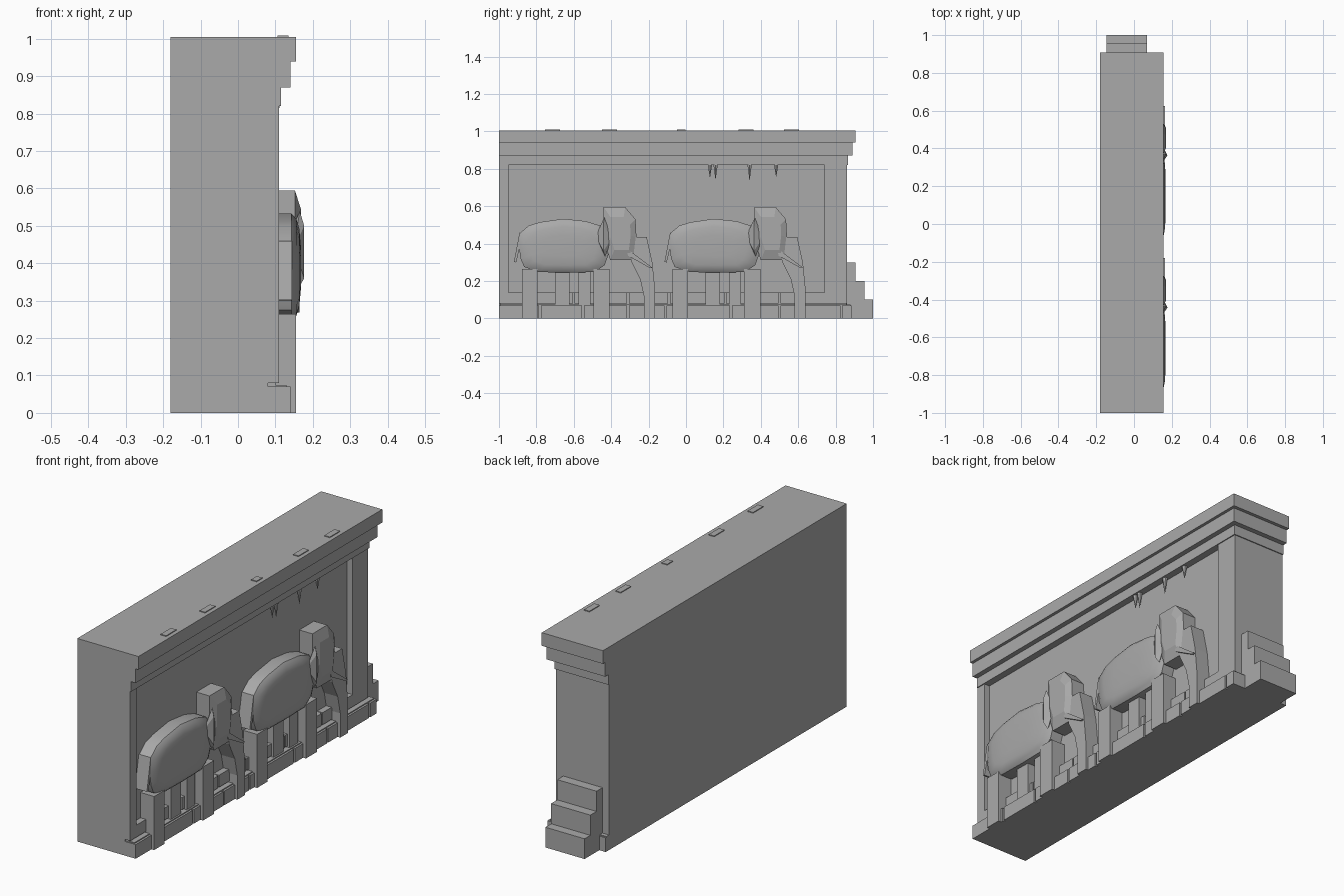
import bpy, bmesh, math

if "Cube" in bpy.data.objects:
    bpy.data.objects.remove(bpy.data.objects["Cube"])

stone = bpy.data.materials.new("grey_stone")
stone.diffuse_color = (0.4, 0.4, 0.4, 1)
stone.use_nodes = True
stone.node_tree.nodes["Principled BSDF"].inputs["Base Color"].default_value = stone.diffuse_color


def finish(name, bm, smooth=False):
    bmesh.ops.recalc_face_normals(bm, faces=bm.faces[:])
    me = bpy.data.meshes.new(name)
    bm.to_mesh(me)
    bm.free()
    ob = bpy.data.objects.new(name, me)
    bpy.context.collection.objects.link(ob)
    me.materials.append(stone)
    if smooth:
        bpy.ops.object.select_all(action='DESELECT')
        ob.select_set(True)
        bpy.context.view_layer.objects.active = ob
        bpy.ops.object.shade_smooth_by_angle(angle=math.radians(35))
    return ob


def loft(name, outline, rings, smooth=False, dy=0.0):
    """Stack scaled copies of a (y, z) outline along x; rings = (x, scale)."""
    bm = bmesh.new()
    cy = sum(p[0] for p in outline) / len(outline)
    cz = sum(p[1] for p in outline) / len(outline)
    loops = [[bm.verts.new((x, cy + (y - cy) * s + dy, cz + (z - cz) * s))
              for y, z in outline] for x, s in rings]
    n = len(outline)
    for a, b in zip(loops, loops[1:]):
        for i in range(n):
            bm.faces.new((a[i], a[(i + 1) % n], b[(i + 1) % n], b[i]))
    bm.faces.new(loops[0])
    bm.faces.new(loops[-1])
    return finish(name, bm, smooth)


def box(name, x0, x1, y0, y1, z0, z1, dy=0.0):
    return loft(name, [(y0, z0), (y1, z0), (y1, z1), (y0, z1)],
                [(x0, 1), (x1, 1)], dy=dy)


def spike(name, x, y, z0, z1, r):
    bm = bmesh.new()
    ring = [bm.verts.new((x + r * math.cos(k * math.tau / 6),
                          y + r * math.sin(k * math.tau / 6), z0)) for k in range(6)]
    tip = bm.verts.new((x, y, z1))
    bm.faces.new(ring)
    for k in range(6):
        bm.faces.new((ring[k], ring[(k + 1) % 6], tip))
    return finish(name, bm)


# Wall with a framed, sunken panel
BACK = -0.18
box("wall", BACK, 0.08, -1, 0.86, 0, 0.95)
box("left_frame", 0.08, 0.11, -1, -0.95, 0.14, 0.82)
box("right_frame", 0.08, 0.11, 0.74, 0.86, 0.14, 0.82)

# Stepped cornice
for i, (front, end, z0, z1) in enumerate(((0.115, 0.865, 0.82, 0.875),
                                          (0.14, 0.89, 0.87, 0.94),
                                          (0.155, 0.907, 0.94, 1.005))):
    box(f"cornice_{i}", BACK, front, -1, end, z0, z1)

# Base courses: recessed mortar and raised blocks
box("lower_mortar", BACK, 0.13, -0.995, 0.88, 0, 0.075)
box("upper_mortar", BACK, 0.10, -0.995, 0.858, 0.07, 0.138)


def course(name, front, end, z0, z1, joints):
    edges = [-1] + joints + [end]
    for i, (a, b) in enumerate(zip(edges, edges[1:])):
        lo = a if i == 0 else a + 0.005
        hi = b if i == len(edges) - 2 else b - 0.005
        box(f"{name}_{i}", BACK, front, lo, hi, z0, z1)


course("lower_block", 0.14, 0.885, 0, 0.07, [-0.78, -0.55, -0.31, -0.11, 0.24, 0.5, 0.83])
course("upper_block", 0.11, 0.86, 0.08, 0.14, [-0.6, -0.31, -0.09, 0.21, 0.5])

# Steps on the far end
for i, (end, z0, z1) in enumerate(((1.0, 0, 0.1), (0.955, 0.1, 0.2), (0.907, 0.2, 0.3))):
    box(f"end_step_{i}", -0.145, 0.07, 0.84, end, z0, z1)

# Hanging spikes and low nubs on top
for i, (y, tip) in enumerate(((0.128, 0.75), (0.158, 0.74), (0.34, 0.735), (0.482, 0.755))):
    spike(f"hanging_spike_{i}", 0.098, y, 0.82, tip, 0.013)
for i, y in enumerate((-0.715, -0.41, -0.025, 0.32, 0.565)):
    w = 0.04 if i in (0, 1, 3, 4) else 0.022
    box(f"top_nub_{i}", 0.105, 0.135, y - w, y + w, 1.0, 1.009)

# Elephant outlines as (y, z)
BODY = [(-0.89, 0.455), (-0.84, 0.497), (-0.78, 0.515), (-0.655, 0.533), (-0.535, 0.52),
        (-0.455, 0.495), (-0.415, 0.44), (-0.415, 0.34), (-0.435, 0.285), (-0.49, 0.248),
        (-0.64, 0.245), (-0.785, 0.248), (-0.865, 0.275), (-0.885, 0.32), (-0.893, 0.39)]
HEAD = [(-0.44, 0.595), (-0.325, 0.595), (-0.27, 0.53), (-0.265, 0.435),
        (-0.28, 0.312), (-0.405, 0.312), (-0.44, 0.42)]
TRUNK = [(-0.31, 0.435), (-0.21, 0.435), (-0.18, 0.30), (-0.165, 0.15), (-0.165, 0),
         (-0.225, 0), (-0.225, 0.12), (-0.245, 0.21), (-0.29, 0.30)]
TUSK = [(-0.315, 0.36), (-0.30, 0.362), (-0.18, 0.272), (-0.19, 0.268), (-0.31, 0.335)]
TAIL = [(-0.89, 0.46), (-0.875, 0.44), (-0.908, 0.30), (-0.92, 0.302)]


def ear(name, dy):
    """Diamond ear folded outward along its upright crease."""
    bm = bmesh.new()
    rim = [bm.verts.new((x, y + dy, z)) for x, y, z in
           ((0.15, -0.483, 0.44), (0.165, -0.437, 0.54),
            (0.155, -0.395, 0.43), (0.16, -0.432, 0.33))]
    peaks = [bm.verts.new((0.177, -0.442 + dy, z)) for z in (0.50, 0.36)]
    back = bm.verts.new((0.12, -0.435 + dy, 0.43))
    a, t, b, u = rim
    p, q = peaks
    for f in ((a, p, t), (a, q, p), (a, u, q), (b, t, p), (b, p, q), (b, q, u)):
        bm.faces.new(f)
    for i in range(4):
        bm.faces.new((rim[i], rim[(i + 1) % 4], back))
    finish(name, bm)


for n, dy in ((1, 0.0), (2, 0.805)):
    pre = f"elephant_{n}_"
    loft(pre + "body", BODY, [(0.07, 1), (0.143, 1), (0.156, 0.9), (0.164, 0.72), (0.168, 0.4)],
         True, dy)
    loft(pre + "head", HEAD, [(0.07, 1), (0.152, 1), (0.169, 0.62)], False, dy)
    loft(pre + "trunk", TRUNK, [(0.07, 1), (0.154, 1)], False, dy)
    loft(pre + "tusk", TUSK, [(0.14, 1), (0.164, 1)], False, dy)
    loft(pre + "tail", TAIL, [(0.07, 1), (0.145, 1)], False, dy)
    ear(pre + "ear", dy)
    for i, (y0, y1) in enumerate(((-0.877, -0.795), (-0.495, -0.408))):
        box(f"{pre}near_leg_{i}", 0.07, 0.155, y0, y1, 0, 0.265, dy)
    for i, (y0, y1) in enumerate(((-0.70, -0.622), (-0.575, -0.51))):
        box(f"{pre}far_leg_{i}", 0.07, 0.122, y0, y1, 0, 0.26, dy)
